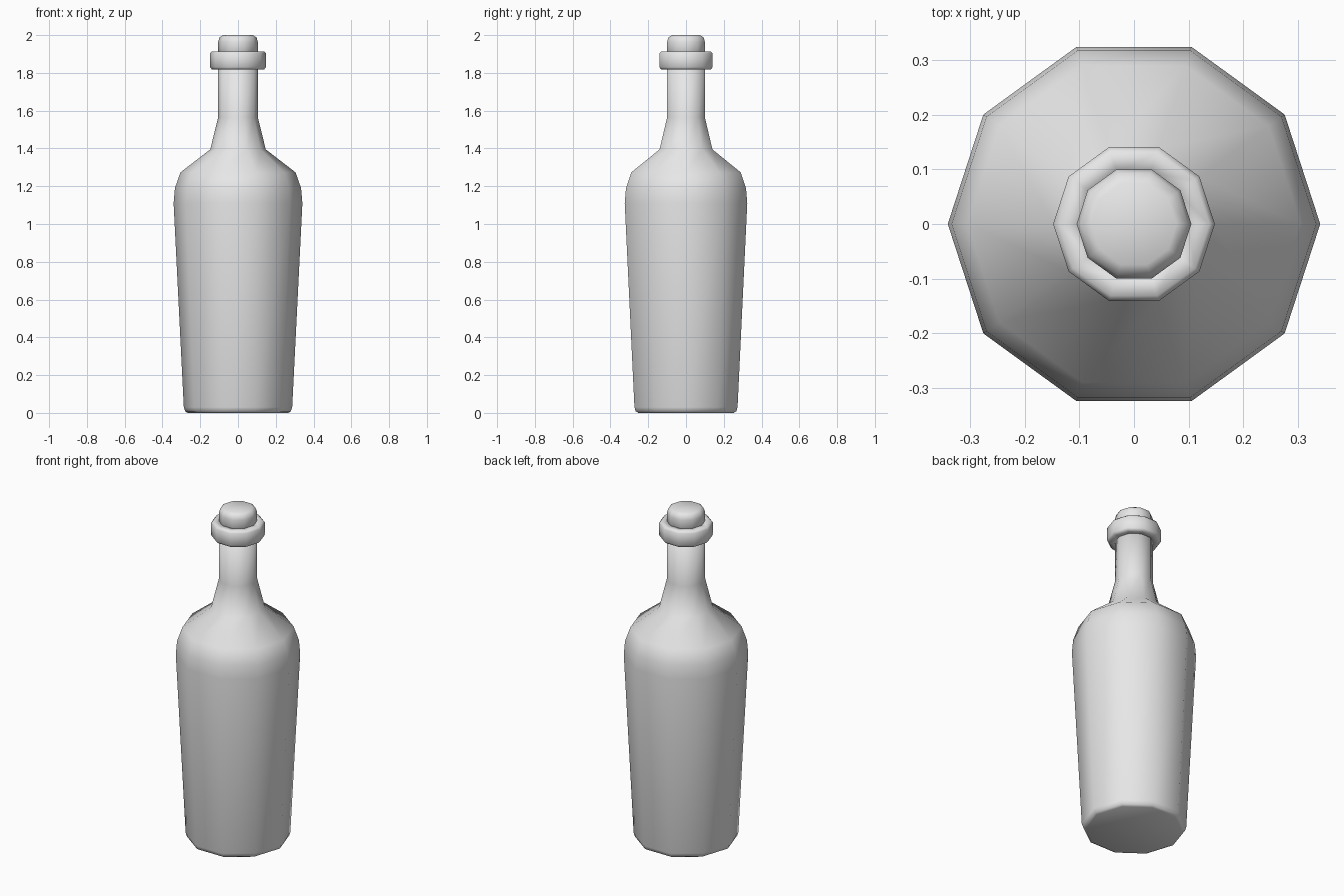
import bpy
import bmesh
from math import cos, sin, tau

SIDES = 10

cube = bpy.data.objects.get("Cube")
if cube:
    bpy.data.objects.remove(cube, do_unlink=True)

grey = bpy.data.materials.new("plain grey")
grey.use_nodes = True
grey.diffuse_color = (0.8, 0.8, 0.8, 1)
grey.node_tree.nodes["Principled BSDF"].inputs["Base Color"].default_value = (0.8, 0.8, 0.8, 1)


def lathe(name, profile, closed=False):
    """Turn (radius, height) points around z; cap the ends or join them into a ring."""
    bm = bmesh.new()
    rings = [[bm.verts.new((r * cos(tau * i / SIDES), r * sin(tau * i / SIDES), z))
              for i in range(SIDES)] for r, z in profile]
    pairs = list(zip(rings, rings[1:]))
    if closed:
        pairs.append((rings[-1], rings[0]))
    else:
        bm.faces.new(rings[0][::-1])
        bm.faces.new(rings[-1])
    for low, high in pairs:
        for i in range(SIDES):
            j = (i + 1) % SIDES
            bm.faces.new((low[i], low[j], high[j], high[i]))
    bmesh.ops.recalc_face_normals(bm, faces=bm.faces)
    for face in bm.faces:
        face.smooth = True
    mesh = bpy.data.meshes.new(name)
    bm.to_mesh(mesh)
    bm.free()
    mesh.materials.append(grey)
    obj = bpy.data.objects.new(name, mesh)
    bpy.context.collection.objects.link(obj)
    return obj


# Body, shoulder and neck
lathe("bottle_body", [
    (0.265, 0.0), (0.28, 0.008), (0.287, 0.03), (0.341, 1.11), (0.334, 1.19),
    (0.305, 1.273), (0.147, 1.395), (0.105, 1.565), (0.105, 1.87)])

# Rounded ring around the neck
lathe("neck_collar", [
    (0.098, 1.818), (0.138, 1.818), (0.148, 1.83),
    (0.148, 1.903), (0.138, 1.914), (0.098, 1.914)], closed=True)

# Stopper with softened rim
lathe("stopper", [
    (0.105, 1.86), (0.105, 1.965), (0.098, 1.988), (0.078, 2.0)])
